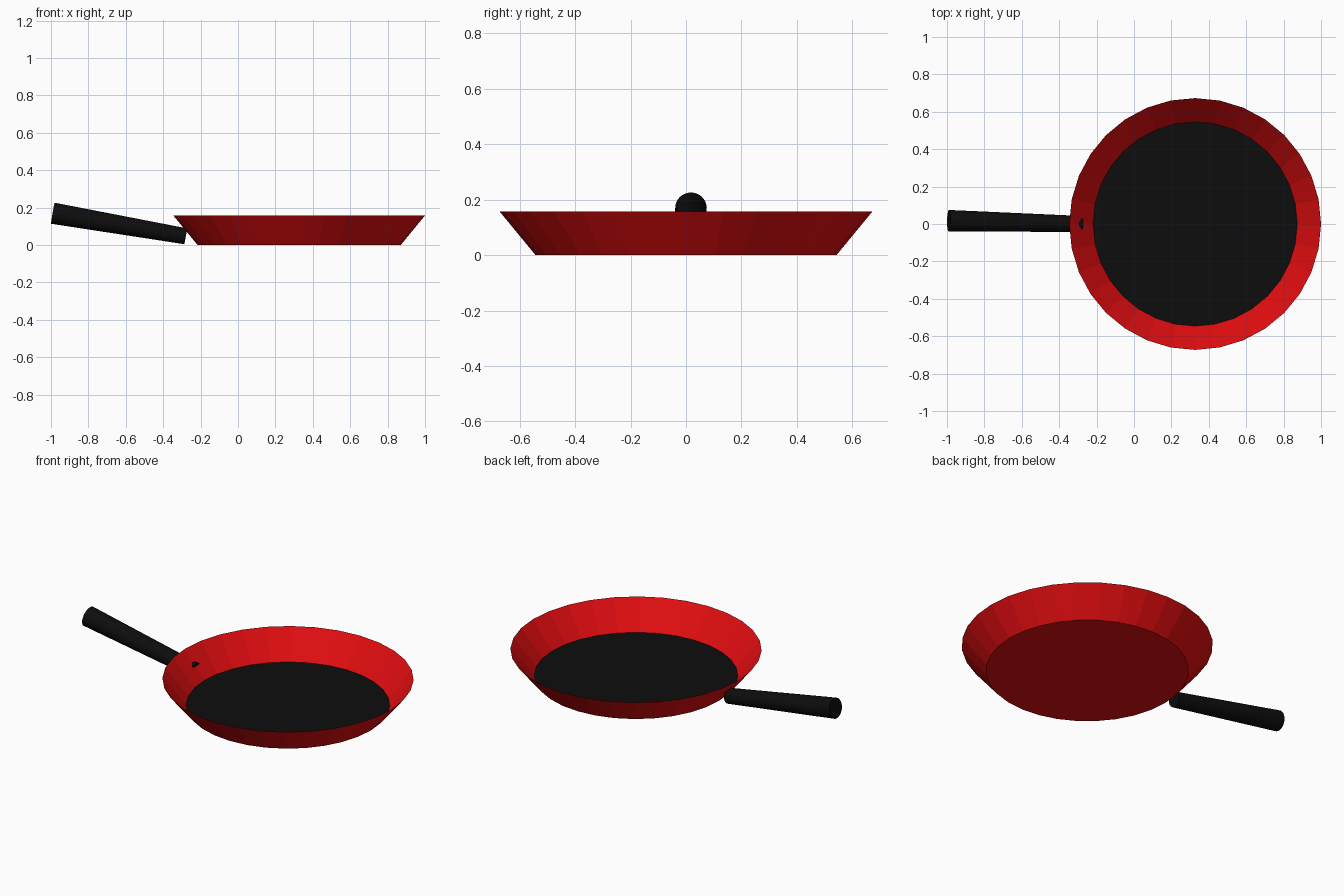
import bpy, bmesh, math
from mathutils import Vector

if "Cube" in bpy.data.objects:
    bpy.data.objects.remove(bpy.data.objects["Cube"])


def material(name, color):
    m = bpy.data.materials.new(name)
    m.diffuse_color = (*color, 1)
    m.use_nodes = True
    m.node_tree.nodes["Principled BSDF"].inputs["Base Color"].default_value = m.diffuse_color
    return m


red = material("red enamel", (0.75, 0.004, 0.005))
black = material("matte black", (0.004, 0.004, 0.004))
SIDES = 32
CENTRE_X = 0.327


def loft(name, rings, mat, cap_end=False):
    """Join circular rings (centre, axis, radius) into one flat-shaded part."""
    bm = bmesh.new()
    loops = []
    for centre, axis, radius in rings:
        turn = Vector((0, 0, 1)).rotation_difference(Vector(axis))
        loops.append([bm.verts.new(Vector(centre) + turn @ Vector(
            (radius * math.cos(a), radius * math.sin(a), 0)))
            for a in (2 * math.pi * i / SIDES for i in range(SIDES))])
    for lo, hi in zip(loops, loops[1:]):
        for i in range(SIDES):
            j = (i + 1) % SIDES
            bm.faces.new((lo[i], lo[j], hi[j], hi[i]))
    bm.faces.new(loops[0][::-1])
    if cap_end:
        bm.faces.new(loops[-1])
    mesh = bpy.data.meshes.new(name)
    bm.to_mesh(mesh)
    bm.free()
    mesh.materials.append(mat)
    obj = bpy.data.objects.new(name, mesh)
    bpy.context.collection.objects.link(obj)
    return obj


# Open flared pan body
up = (0, 0, 1)
loft("pan_body", [((CENTRE_X, 0, 0), up, 0.543),
                  ((CENTRE_X, 0, 0.158), up, 0.673)], red)

# Thin black cooking surface on the pan floor
loft("cooking_surface", [((CENTRE_X, 0, 0.003), up, 0.544),
                         ((CENTRE_X, 0, 0.005), up, 0.546)], black, True)

# Tapered handle, its tip just breaking through the wall
outer, tip = Vector((-0.99, 0.018, 0.17)), Vector((-0.28, 0.0, 0.047))
axis = (tip - outer).normalized()
loft("handle", [(outer, axis, 0.057), (tip, axis, 0.043)], black, True)
